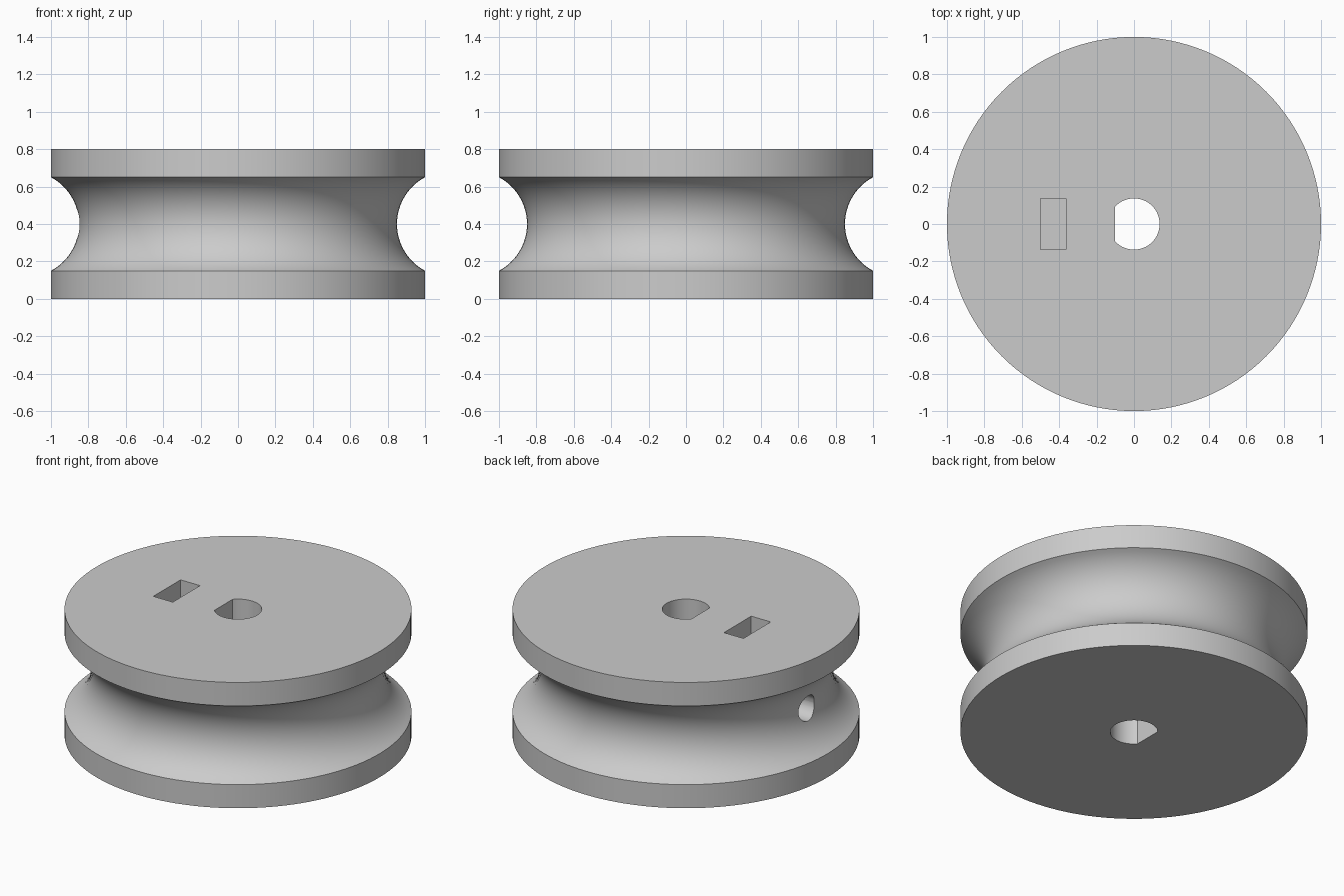
import bpy, bmesh, math
from mathutils import Matrix

cube = bpy.data.objects.get("Cube")
if cube:
    bpy.data.objects.remove(cube, do_unlink=True)

HEIGHT, MID = 0.8, 0.4
GROOVE_HALF, GROOVE_DEPTH = 0.25, 0.15
BORE_R, FLAT_X = 0.137, -0.102

grey = bpy.data.materials.new("plain grey")
grey.use_nodes = True
colour = (0.6, 0.6, 0.6, 1)
grey.diffuse_color = colour
grey.node_tree.nodes["Principled BSDF"].inputs["Base Color"].default_value = colour


def make_object(name, bm):
    bmesh.ops.recalc_face_normals(bm, faces=bm.faces)
    mesh = bpy.data.meshes.new(name)
    bm.to_mesh(mesh)
    bm.free()
    mesh.materials.append(grey)
    obj = bpy.data.objects.new(name, mesh)
    bpy.context.collection.objects.link(obj)
    return obj


def revolve(name, profile, steps):
    bm = bmesh.new()
    verts = [bm.verts.new((r, 0, z)) for r, z in profile]
    edges = [bm.edges.new(pair) for pair in zip(verts, verts[1:])]
    bmesh.ops.spin(bm, geom=verts + edges, cent=(0, 0, 0), axis=(0, 0, 1),
                   angle=2 * math.pi, steps=steps, use_merge=True)
    bmesh.ops.remove_doubles(bm, verts=bm.verts, dist=1e-5)
    # Close the flat top and bottom
    bmesh.ops.holes_fill(bm, edges=[e for e in bm.edges if e.is_boundary], sides=0)
    return make_object(name, bm)


def box(name, low, high):
    bm = bmesh.new()
    bmesh.ops.create_cube(bm, size=1)
    for v in bm.verts:
        v.co = [lo if c < 0 else hi for c, lo, hi in zip(v.co, low, high)]
    return make_object(name, bm)


def rod(name, radius, length, matrix, sides):
    bm = bmesh.new()
    bmesh.ops.create_cone(bm, cap_ends=True, segments=sides, radius1=radius,
                          radius2=radius, depth=length, matrix=matrix)
    return make_object(name, bm)


def cut(target, cutter):
    cutter.hide_render = True
    mod = target.modifiers.new("cut", 'BOOLEAN')
    mod.operation, mod.solver, mod.object = 'DIFFERENCE', 'EXACT', cutter
    bpy.context.view_layer.update()
    result = bpy.data.meshes.new_from_object(
        target.evaluated_get(bpy.context.evaluated_depsgraph_get()))
    target.modifiers.clear()
    target.data = result
    bpy.data.objects.remove(cutter, do_unlink=True)


# Wheel: two flanges with a circular-arc groove between them
arc_r = (GROOVE_HALF ** 2 + GROOVE_DEPTH ** 2) / (2 * GROOVE_DEPTH)
span = math.asin(GROOVE_HALF / arc_r)
arc_x = 1 - GROOVE_DEPTH + arc_r
STEPS = 24
groove = []
for i in range(STEPS + 1):
    a = span * (2 * i / STEPS - 1)
    groove.append((arc_x - arc_r * math.cos(a), MID + arc_r * math.sin(a)))
wheel = revolve("grooved_wheel", [(1, 0)] + groove + [(1, HEIGHT)], 128)

# D-shaped shaft bore
bore = rod("bore_cutter", BORE_R, 2, Matrix.Translation((0, 0, MID)), 64)
cut(bore, box("flat_cutter", (-1, -1, -2), (FLAT_X, 1, 2)))
cut(wheel, bore)

# Set screw hole from the groove to the bore flat
cut(wheel, rod("screw_cutter", 0.08, 1.0,
               Matrix.Translation((-0.55, 0, MID)) @ Matrix.Rotation(math.pi / 2, 4, 'Y'), 32))

# Nut slot, open at the top
cut(wheel, box("nut_cutter", (-0.5, -0.137, MID - 0.137), (-0.363, 0.137, 1)))

bpy.ops.object.select_all(action='DESELECT')
wheel.select_set(True)
bpy.context.view_layer.objects.active = wheel
bpy.ops.object.shade_smooth_by_angle(angle=math.radians(30))
